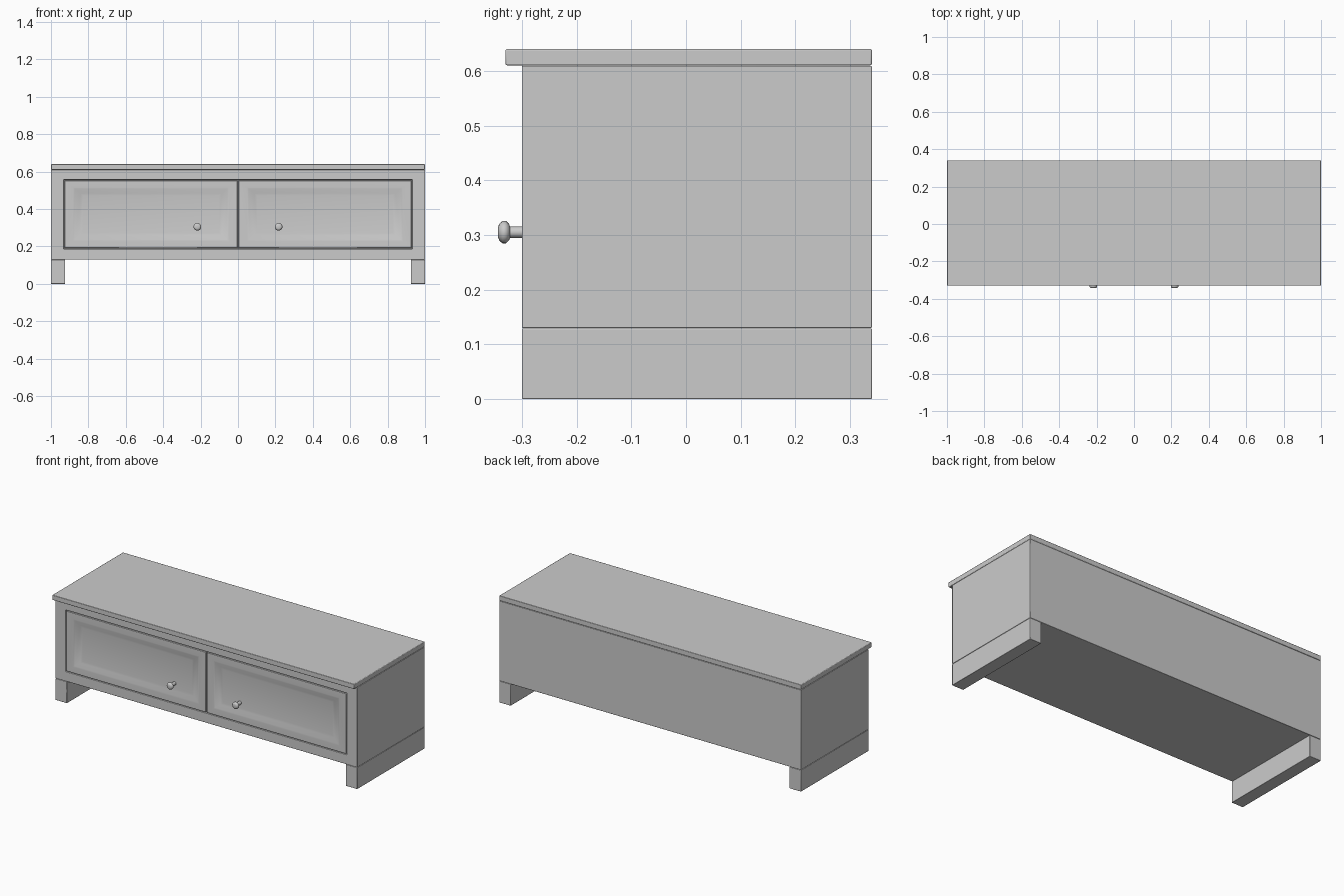
import bpy, bmesh, math
from mathutils import Matrix, Vector

if "Cube" in bpy.data.objects:
    bpy.data.objects.remove(bpy.data.objects["Cube"])


def finish(name, bm, bevel=0.0, mirror=False, angle=30):
    bmesh.ops.recalc_face_normals(bm, faces=bm.faces)
    me = bpy.data.meshes.new(name)
    bm.to_mesh(me)
    bm.free()
    ob = bpy.data.objects.new(name, me)
    bpy.context.collection.objects.link(ob)
    bpy.context.view_layer.objects.active = ob
    ob.select_set(True)
    bpy.ops.object.shade_smooth_by_angle(angle=math.radians(angle))
    ob.select_set(False)
    if bevel:
        b = ob.modifiers.new("Bevel", 'BEVEL')
        b.width = bevel
        b.segments = 2
        b.limit_method = 'ANGLE'
        b.angle_limit = math.radians(40)
    if mirror:
        ob.modifiers.new("Mirror", 'MIRROR').use_mirror_merge = False
    return ob


def box(x0, x1, y0, y1, z0, z1):
    bm = bmesh.new()
    size = Vector((x1 - x0, y1 - y0, z1 - z0))
    mid = Vector((x0 + x1, y0 + y1, z0 + z1)) / 2
    bmesh.ops.create_cube(bm, size=1, matrix=Matrix.Translation(mid) @ Matrix.Diagonal((*size, 1)))
    bm.normal_update()
    return bm


def front_face(bm):
    return min(bm.faces, key=lambda f: f.calc_center_median().y)


def inset_to(bm, face, x0, x1, z0, z1, y):
    """Inset a front face to the given rectangle and set its depth."""
    bmesh.ops.inset_individual(bm, faces=[face], thickness=0.01)
    c = face.calc_center_median()
    for v in face.verts:
        v.co = Vector((x0 if v.co.x < c.x else x1, y, z0 if v.co.z < c.z else z1))


FRONT, BACK = -0.30, 0.34

# Top board, overhanging only at the front
finish("top_board", box(-1, 1, -0.33, BACK, 0.61, 0.64), 0.003)

# Cabinet body with a shallow opening for the doors
bm = box(-1, 1, FRONT, BACK, 0.13, 0.609)
f = front_face(bm)
inset_to(bm, f, -0.932, 0.932, 0.187, 0.557, FRONT)
inset_to(bm, f, -0.931, 0.931, 0.188, 0.556, FRONT + 0.02)
finish("cabinet_body", bm, 0.002)

# Plank feet along both sides
finish("side_foot", box(0.924, 1, FRONT, BACK, 0, 0.129), 0.002, mirror=True)

# Doors with a softly recessed panel
bm = box(0.003, 0.927, FRONT, FRONT + 0.019, 0.192, 0.552)
f = front_face(bm)
for d, y in ((0.045, 0), (0.055, 0.002), (0.085, 0.010), (0.100, 0.012)):
    dz = d * 0.8
    inset_to(bm, f, 0.003 + d, 0.927 - d, 0.192 + dz, 0.552 - dz, FRONT + y)
finish("door", bm, 0.002, mirror=True)

# Turned knobs
profile = [(0, -0.29), (0.0105, -0.29), (0.0105, -0.322), (0.015, -0.3235), (0.0205, -0.329),
           (0.0205, -0.3355), (0.015, -0.3415), (0.010, -0.3435), (0, -0.3435)]
bm = bmesh.new()
pts = [bm.verts.new((0.217 + r, y, 0.305)) for r, y in profile]
edges = [bm.edges.new(p) for p in zip(pts, pts[1:])]
bmesh.ops.spin(bm, geom=pts + edges, cent=(0.217, 0, 0.305), axis=(0, 1, 0),
               angle=2 * math.pi, steps=20)
bmesh.ops.remove_doubles(bm, verts=bm.verts, dist=1e-5)
finish("knob", bm, mirror=True, angle=50)
